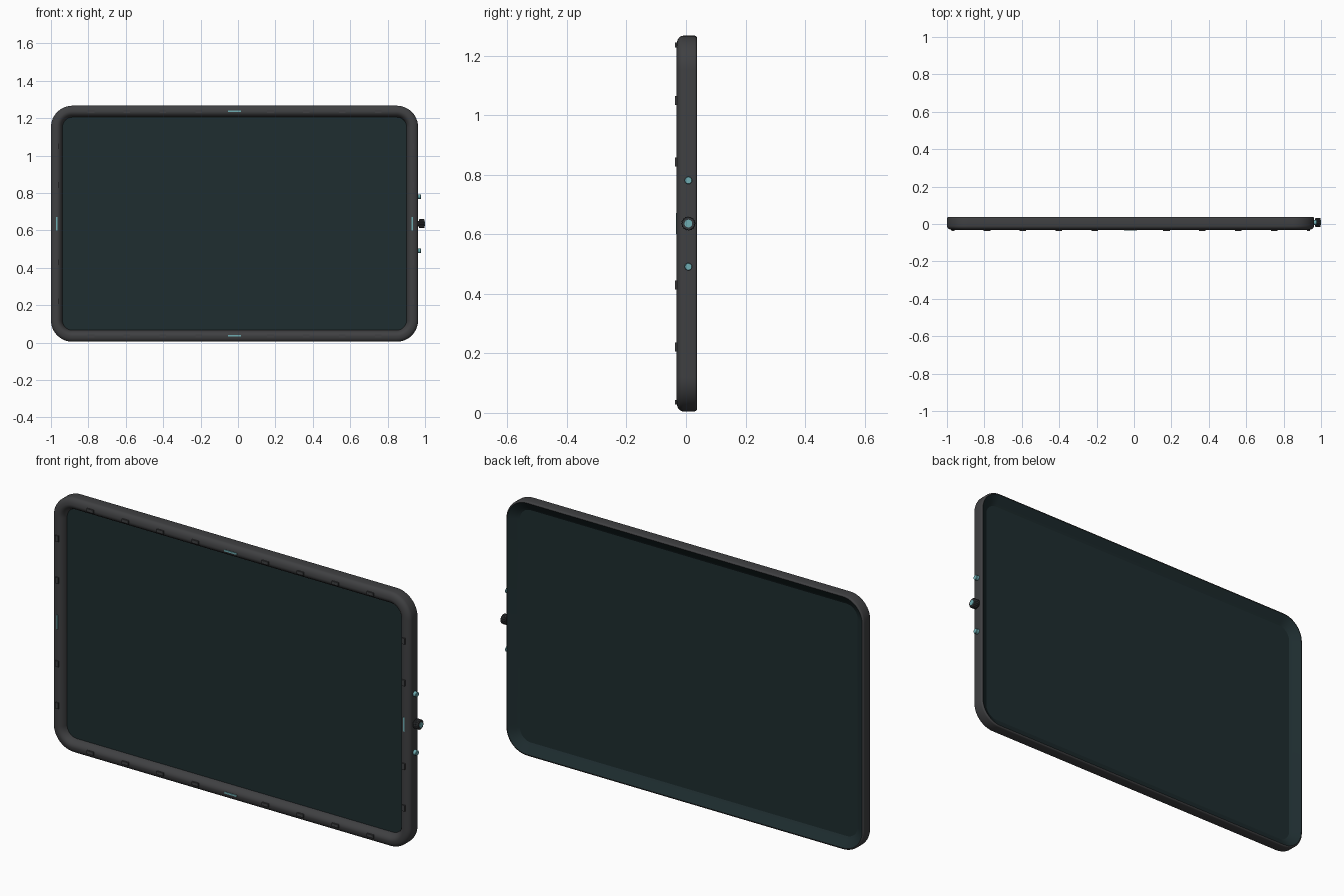
import bpy, bmesh, math

if "Cube" in bpy.data.objects:
    bpy.data.objects.remove(bpy.data.objects["Cube"])

CX, CZ, HW, HH, R = -0.0185, 0.636, 0.9815, 0.631, 0.115


def material(name, rgb):
    m = bpy.data.materials.new(name)
    m.diffuse_color = (*rgb, 1)
    m.use_nodes = True
    m.node_tree.nodes["Principled BSDF"].inputs["Base Color"].default_value = m.diffuse_color
    return m


CASE = material("charcoal", (0.05, 0.051, 0.054))
DARK = material("dark_rubber", (0.035, 0.038, 0.041))
GLASS = material("dark_teal_glass", (0.013, 0.026, 0.029))
TEAL = material("teal_accent", (0.16, 0.42, 0.45))


def finish(bm, name, mat, smooth=True, angle=40):
    bmesh.ops.recalc_face_normals(bm, faces=bm.faces)
    me = bpy.data.meshes.new(name)
    bm.to_mesh(me)
    bm.free()
    ob = bpy.data.objects.new(name, me)
    bpy.context.collection.objects.link(ob)
    me.materials.append(mat)
    if smooth:
        bpy.ops.object.select_all(action='DESELECT')
        ob.select_set(True)
        bpy.context.view_layer.objects.active = ob
        bpy.ops.object.shade_smooth_by_angle(angle=math.radians(angle))
    return ob


def rounded_loop(bm, inset, y, steps=12):
    """Rounded rectangle in the xz plane, inset from the outer silhouette."""
    r = R - inset
    verts = []
    for i, (sx, sz) in enumerate([(1, 1), (-1, 1), (-1, -1), (1, -1)]):
        for k in range(steps + 1):
            a = math.pi / 2 * (i + k / steps)
            verts.append(bm.verts.new((CX + sx * (HW - R) + r * math.cos(a), y,
                                       CZ + sz * (HH - R) + r * math.sin(a))))
    return verts


def loft(name, profile, mat, caps, angle=40):
    bm = bmesh.new()
    loops = [rounded_loop(bm, *p) for p in profile]
    n = len(loops[0])
    for a, b in zip(loops, loops[1:]):
        for i in range(n):
            j = (i + 1) % n
            bm.faces.new((a[i], a[j], b[j], b[i]))
    if caps:
        bm.faces.new(loops[0])
        bm.faces.new(loops[-1])
    return finish(bm, name, mat, angle=angle)


def box(name, x, y, z, sx, sy, sz, mat):
    bm = bmesh.new()
    bmesh.ops.create_cube(bm, size=1)
    bmesh.ops.scale(bm, vec=(sx, sy, sz), verts=bm.verts)
    bmesh.ops.translate(bm, vec=(x, y, z), verts=bm.verts)
    return finish(bm, name, mat, smooth=False)


def turned(name, profile, z, mat, segs=24, knurl=0.0):
    """Revolve (x, radius) points around an x axis through (y=0.008, z)."""
    bm = bmesh.new()
    rings = []
    for x, r in profile:
        ring = []
        for i in range(segs):
            a = 2 * math.pi * i / segs
            rr = r - (knurl if i % 4 > 1 else 0)
            ring.append(bm.verts.new((x, 0.008 + rr * math.cos(a), z + rr * math.sin(a))))
        rings.append(ring)
    for a, b in zip(rings, rings[1:]):
        for i in range(segs):
            j = (i + 1) % segs
            bm.faces.new((a[i], a[j], b[j], b[i]))
    bm.faces.new(rings[0])
    bm.faces.new(rings[-1])
    return finish(bm, name, mat, angle=35)


# Bezel frame: rounded back rim, straight side, soft front crest, sloping inner lip
bezel = [(0.008, 0.037), (0.004, 0.036), (0.001, 0.033), (0.0, 0.029), (0.0, -0.010)]
for k in range(1, 7):
    a = math.pi / 2 * k / 6
    bezel.append((0.030 * (1 - math.cos(a)), -0.010 - 0.0215 * math.sin(a)))
bezel += [(0.036, -0.0315), (0.046, -0.027), (0.055, -0.017), (0.060, -0.005), (0.062, 0.004)]
loft("bezel_frame", bezel, CASE, caps=False)

# Screen: thin panel whose back is a shallow sloped tray reaching the rim
loft("screen_panel", [(0.060, 0.002), (0.008, 0.034), (0.008, 0.037), (0.054, 0.005)],
     GLASS, caps=True, angle=20)

# Grip pads and teal marks around the bezel
INS = 0.031
for s in (-1, 1):
    side_x, side_z = CX + s * (HW - INS), CZ + s * (HH - INS)
    for k in (-4, -3, -2, -1, 1, 2, 3, 4):
        box("grip_pad_horizontal", CX + k * 0.192, -0.032, side_z, 0.036, 0.010, 0.016, CASE)
    for k in (-2, -1, 1, 2):
        box("grip_pad_vertical", side_x, -0.032, CZ + k * 0.207, 0.016, 0.010, 0.030, CASE)
    box("mark_horizontal", CX, -0.031, side_z, 0.07, 0.006, 0.008, TEAL)
    box("mark_vertical", side_x, -0.031, CZ, 0.008, 0.006, 0.07, TEAL)

# Side dial: stem, knurled wheel and teal cap
turned("dial_stem", [(0.955, 0.014), (0.972, 0.014)], CZ, DARK)
turned("dial_wheel", [(0.969, 0.022), (0.971, 0.024), (0.994, 0.024), (0.997, 0.022)],
       CZ, DARK, segs=64, knurl=0.002)
turned("dial_cap", [(0.990, 0.013), (1.0, 0.013)], CZ, TEAL)

# Side buttons above and below the dial
for s in (-1, 1):
    turned("side_button", [(0.955, 0.0125), (0.977, 0.0125), (0.979, 0.011)],
           CZ + s * 0.145, TEAL)
